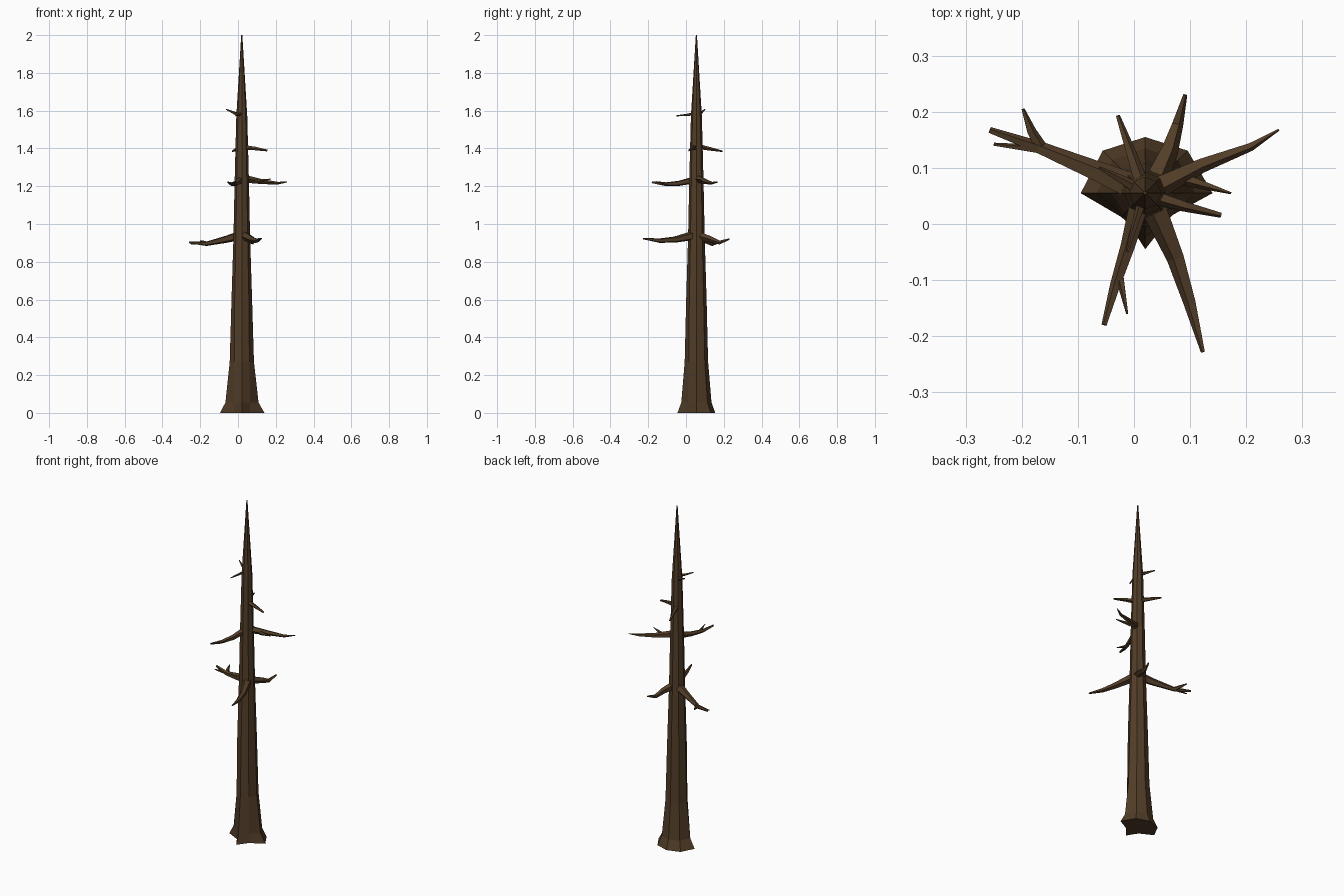
import bpy, bmesh, math
from mathutils import Vector

bark = bpy.data.materials.new("bark")
bark.diffuse_color = (0.085, 0.047, 0.021, 1)

CX, CY = 0.02, 0.055


def finish(name, bm):
    bmesh.ops.recalc_face_normals(bm, faces=bm.faces)
    me = bpy.data.meshes.new(name)
    bm.to_mesh(me)
    bm.free()
    me.materials.append(bark)
    ob = bpy.data.objects.new(name, me)
    bpy.context.collection.objects.link(ob)


def skin(bm, rings):
    # bridge successive rings and cap both ends
    rows = [[bm.verts.new(p) for p in r] for r in rings]
    n = len(rows[0])
    for a, b in zip(rows, rows[1:]):
        for i in range(n):
            j = (i + 1) % n
            bm.faces.new((a[i], a[j], b[j], b[i]))
    bm.faces.new(rows[0][::-1])
    bm.faces.new(rows[-1])


# Trunk: flared root outline blending to a slim octagonal taper
flare = [0.12, 0.107, 0.10, 0.107, 0.115, 0.055, 0.10, 0.06]
levels = [(0, 0.1, 1), (0.055, 0.08, 0.55), (0.27, 0.062, 0.2), (0.6, 0.054, 0.05),
          (0.93, 0.044, 0), (1.22, 0.038, 0), (1.57, 0.029, 0), (2.0, 0.003, 0)]
rings = []
for z, r, w in levels:
    ring = []
    for i, f in enumerate(flare):
        a = math.radians(45 * i)
        rad = f if w == 1 else r * (1 - w) + r * f / 0.1 * w
        ring.append((CX + rad * math.cos(a), CY + rad * math.sin(a), z))
    rings.append(ring)
bm = bmesh.new()
skin(bm, rings)
finish("trunk", bm)


def branch(name, *limbs):
    # each limb is a list of (x, y, z, radius), swept with five sides
    bm = bmesh.new()
    for pts in limbs:
        P = [Vector(p[:3]) for p in pts]
        rings = []
        for i, p in enumerate(P):
            d = (P[min(i + 1, len(P) - 1)] - P[max(i - 1, 0)]).normalized()
            s = d.cross(Vector((0, 0, 1))).normalized()
            u = s.cross(d)
            r = pts[i][3]
            rings.append([p + r * (s * math.cos(k * math.tau / 5) + u * math.sin(k * math.tau / 5))
                          for k in range(5)])
        skin(bm, rings)
    finish(name, bm)


# Lower whorl
branch("lower_branch_left",
       [(0.01, 0.06, 0.94, 0.026), (-0.06, 0.09, 0.92, 0.02), (-0.17, 0.136, 0.895, 0.012), (-0.257, 0.167, 0.903, 0.006)],
       [(-0.165, 0.134, 0.895, 0.012), (-0.183, 0.165, 0.903, 0.009), (-0.198, 0.205, 0.91, 0.003)],
       [(-0.16, 0.132, 0.897, 0.009), (-0.25, 0.142, 0.895, 0.003)])
branch("lower_branch_front",
       [(0.03, 0.045, 0.94, 0.026), (0.075, -0.06, 0.917, 0.017), (0.1, -0.14, 0.912, 0.012), (0.123, -0.228, 0.923, 0.004)])
branch("lower_branch_back",
       [(0.03, 0.06, 0.94, 0.024), (0.062, 0.13, 0.92, 0.017), (0.077, 0.178, 0.902, 0.011), (0.091, 0.23, 0.92, 0.004)])

# Middle whorl
branch("middle_branch_right",
       [(0.03, 0.06, 1.24, 0.022), (0.12, 0.105, 1.225, 0.014), (0.208, 0.138, 1.216, 0.008), (0.258, 0.168, 1.222, 0.002)],
       [(0.09, 0.08, 1.225, 0.012), (0.173, 0.055, 1.238, 0.002)])
branch("middle_branch_front",
       [(0.015, 0.05, 1.235, 0.02), (-0.01, -0.04, 1.215, 0.014), (-0.033, -0.11, 1.211, 0.01), (-0.053, -0.18, 1.221, 0.005)],
       [(-0.025, -0.095, 1.212, 0.008), (-0.012, -0.16, 1.225, 0.002)])

# Upper twigs
branch("upper_twig_right",
       [(0.03, 0.05, 1.405, 0.014), (0.09, 0.032, 1.4, 0.01), (0.155, 0.016, 1.389, 0.005)])
branch("upper_twig_back",
       [(0.015, 0.065, 1.41, 0.014), (-0.005, 0.125, 1.398, 0.01), (-0.029, 0.193, 1.385, 0.004)])
branch("top_twig_left",
       [(0.01, 0.06, 1.573, 0.012), (-0.02, 0.078, 1.587, 0.008), (-0.062, 0.1, 1.607, 0.003)])
branch("top_twig_front",
       [(0.018, 0.05, 1.585, 0.01), (0.002, 0.0, 1.577, 0.006), (-0.012, -0.05, 1.573, 0.003)])
